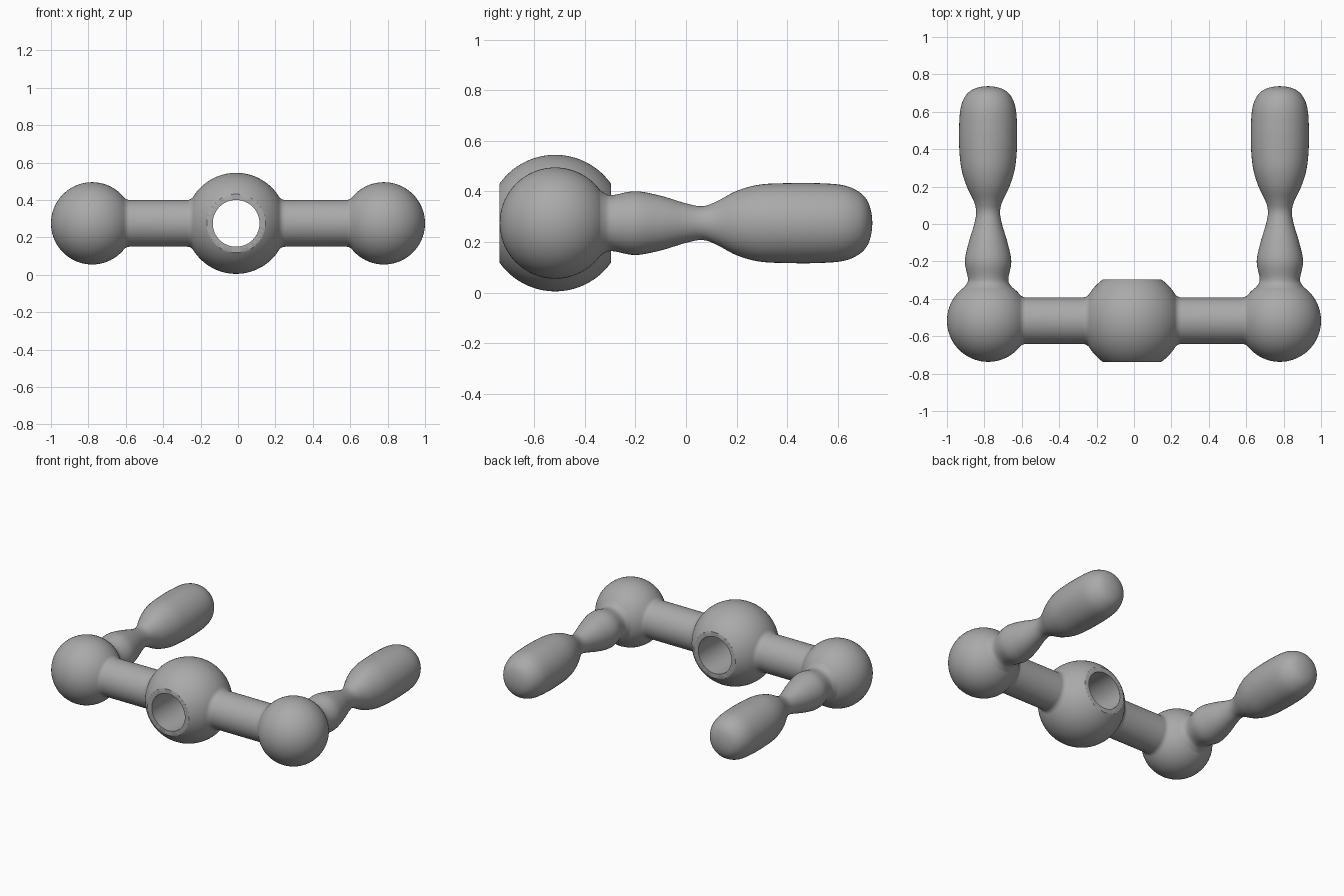
import bpy, bmesh, math
from mathutils import Matrix, Vector

if "Cube" in bpy.data.objects:
    bpy.data.objects.remove(bpy.data.objects["Cube"])

GREY = (0.4, 0.4, 0.4, 1)
mat = bpy.data.materials.new("grey")
mat.use_nodes = True
mat.diffuse_color = GREY
mat.node_tree.nodes["Principled BSDF"].inputs["Base Color"].default_value = GREY

BAR_Y, MID_Z, END_X, HUB_X = -0.517, 0.275, 0.78, -0.01
END_R, HUB_R, BAR_R, FILLET = 0.22, 0.27, 0.125, 0.04


def lathe(name, profile, axis, location, segments=72):
    """Turn (distance, radius a, radius z) rings around the x or y axis."""
    bm = bmesh.new()
    rings = []
    for d, ra, rz in profile:
        ring = []
        for i in range(segments):
            t = 2 * math.pi * i / segments
            a, z = ra * math.cos(t), rz * math.sin(t)
            ring.append(bm.verts.new((d, a, z) if axis == "x" else (a, d, z)))
        rings.append(ring)
    for r, s in zip(rings, rings[1:]):
        for i in range(segments):
            j = (i + 1) % segments
            bm.faces.new((r[i], r[j], s[j], s[i]))
    bm.faces.new(rings[0])
    bm.faces.new(rings[-1])
    bmesh.ops.remove_doubles(bm, verts=bm.verts, dist=1e-5)
    bmesh.ops.recalc_face_normals(bm, faces=bm.faces)
    mesh = bpy.data.meshes.new(name)
    bm.to_mesh(mesh)
    bm.free()
    mesh.materials.append(mat)
    obj = bpy.data.objects.new(name, mesh)
    obj.location = location
    bpy.context.collection.objects.link(obj)
    return obj


def smooth(obj):
    bpy.ops.object.select_all(action="DESELECT")
    obj.select_set(True)
    bpy.context.view_layer.objects.active = obj
    bpy.ops.object.shade_smooth_by_angle(angle=math.radians(35))


def ball_to_bar(centre, radius, start, side):
    """Half profile of a ball from angle start, blended into the bar."""
    reach = math.sqrt((radius + FILLET) ** 2 - (BAR_R + FILLET) ** 2)
    meet = math.atan2(BAR_R + FILLET, reach)
    steps = 28
    pts = []
    for i in range(steps + 1):
        t = start + (meet - start) * i / steps
        pts.append((centre + side * radius * math.cos(t), radius * math.sin(t)))
    for i in range(1, 9):
        t = meet + (math.pi / 2 - meet) * i / 8
        pts.append((centre + side * (reach - FILLET * math.cos(t)),
                    BAR_R + FILLET - FILLET * math.sin(t)))
    return pts


# Crossbar: end balls, bars and central hub turned as one piece
left_half = (ball_to_bar(-END_X, END_R, math.pi, 1)
             + ball_to_bar(HUB_X, HUB_R, math.pi / 2, -1)[::-1])
right_half = (ball_to_bar(HUB_X, HUB_R, math.pi / 2, 1)[1:]
              + ball_to_bar(END_X, END_R, math.pi, -1)[::-1])
crossbar = lathe("crossbar", [(d, abs(r), abs(r)) for d, r in left_half + right_half],
                 "x", (0, BAR_Y, MID_Z))

# Spool shaped cutter: flat hub faces and the bore between them
FLAT, BORE = 0.22, 0.125
spool = [(-0.4, 0.25), (-FLAT, 0.25), (-FLAT, BORE), (FLAT, BORE), (FLAT, 0.25), (0.4, 0.25)]
cutter = lathe("hub_cutter", [(d, r, r) for d, r in spool], "y", (HUB_X, BAR_Y, MID_Z))
cutter.hide_render = True
cut = crossbar.modifiers.new("hub_cut", "BOOLEAN")
cut.operation = "DIFFERENCE"
cut.solver = "EXACT"
cut.object = cutter
bpy.context.view_layer.objects.active = crossbar
bpy.ops.object.modifier_apply(modifier=cut.name)
bpy.data.objects.remove(cutter)
smooth(crossbar)


def spline(points, steps=6):
    """Smooth curve through the given rings."""
    p = [Vector(q) for q in points]
    p = [p[0]] + p + [p[-1]]
    out = []
    for a, b, c, d in zip(p, p[1:], p[2:], p[3:]):
        for i in range(steps):
            t = i / steps
            out.append(b + (c - a) * t / 2 + (2 * a - 5 * b + 4 * c - d) * t * t / 2
                       + (3 * b - a - 3 * c + d) * t ** 3 / 2)
    return out + [p[-1]]


# Grips: neck flared out of the end ball, waist and blunt rounded handle
grip_rings = [
    (-0.36, 0.15, 0.15), (-0.325, 0.118, 0.12), (-0.29, 0.108, 0.111),
    (-0.2, 0.124, 0.126), (-0.1, 0.104, 0.108), (0, 0.074, 0.078),
    (0.065, 0.064, 0.067), (0.12, 0.076, 0.085), (0.2, 0.114, 0.127),
    (0.29, 0.142, 0.152), (0.4, 0.154, 0.158), (0.52, 0.155, 0.158),
    (0.62, 0.147, 0.15), (0.68, 0.124, 0.126), (0.715, 0.09, 0.092),
    (0.732, 0.045, 0.046), (0.737, 0, 0),
]
for name, side in (("left_grip", 1), ("right_grip", -1)):
    smooth(lathe(name, spline(grip_rings), "y", (side * END_X, 0, MID_Z), 48))
